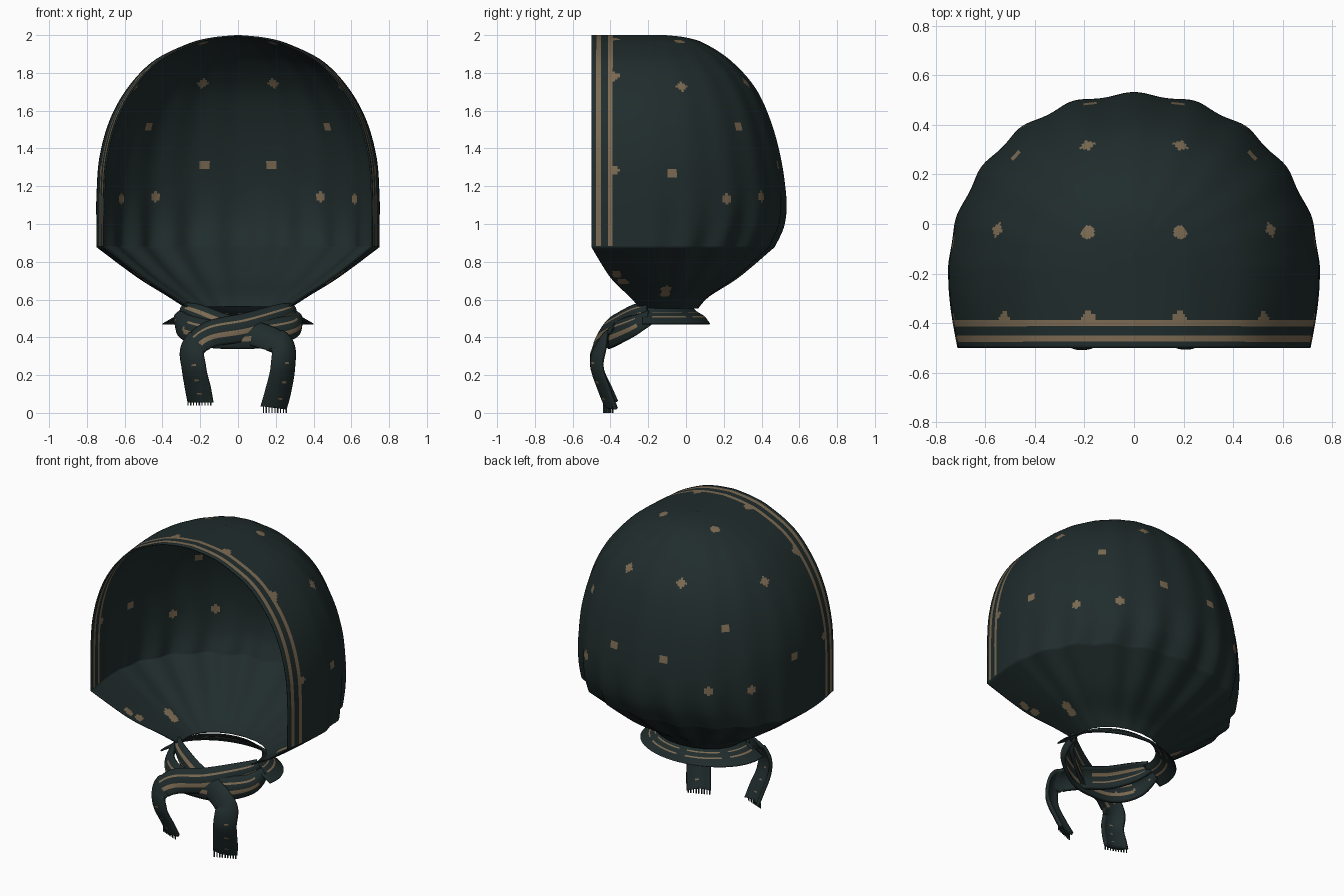
import bpy, bmesh, math
from mathutils import Vector

if "Cube" in bpy.data.objects:
    bpy.data.objects.remove(bpy.data.objects["Cube"])


def material(name, col):
    m = bpy.data.materials.new(name)
    m.diffuse_color = (*col, 1)
    m.use_nodes = True
    m.node_tree.nodes["Principled BSDF"].inputs["Base Color"].default_value = m.diffuse_color
    return m


CLOTH = material("dark_green_cloth", (0.0145, 0.025, 0.025))
TAN = material("tan_print", (0.20, 0.145, 0.085))


def spline(pts, n):
    """Catmull-Rom samples through tuples of any length, n per segment."""
    p = [pts[0]] + list(pts) + [pts[-1]]
    out = []
    for i in range(1, len(p) - 2):
        for k in range(n):
            t = k / n
            out.append([0.5 * (2 * b + (c - a) * t + (2 * a - 5 * b + 4 * c - d) * t * t
                               + (3 * b - a - 3 * c + d) * t ** 3)
                        for a, b, c, d in zip(p[i - 1], p[i], p[i + 1], p[i + 2])])
    out.append(list(pts[-1]))
    return out


def sheet(name, rows, rule, thick, offset=0.0):
    """Skin a grid of points, colour it with rule(i, j), give it thickness."""
    bm = bmesh.new()
    grid = [[bm.verts.new(p) for p in r] for r in rows]
    for i in range(len(grid) - 1):
        for j in range(len(grid[0]) - 1):
            f = bm.faces.new((grid[i][j], grid[i + 1][j], grid[i + 1][j + 1], grid[i][j + 1]))
            f.smooth = True
            f.material_index = 1 if rule(i, j) else 0
    bmesh.ops.remove_doubles(bm, verts=bm.verts, dist=0.0005)
    bmesh.ops.recalc_face_normals(bm, faces=bm.faces)
    me = bpy.data.meshes.new(name)
    bm.to_mesh(me)
    bm.free()
    me.materials.append(CLOTH)
    me.materials.append(TAN)
    ob = bpy.data.objects.new(name, me)
    bpy.context.collection.objects.link(ob)
    mod = ob.modifiers.new("thickness", "SOLIDIFY")
    mod.thickness, mod.offset = thick, offset
    return ob


# --- hood: U-shaped sections (z, half width, front y, back y) from crown to neck
UPPER = [(1.997, 0, -.5, -.12), (1.983, .14, -.5, 0), (1.95, .265, -.5, .1),
         (1.86, .445, -.5, .235), (1.72, .58, -.5, .36), (1.55, .675, -.5, .44),
         (1.35, .73, -.5, .495), (1.15, .745, -.5, .522), (1.0, .745, -.5, .51),
         (.88, .745, -.5, .455)]
LOWER = [(.88, .745, -.5, .455), (.72, .53, -.4, .27), (.62, .37, -.3, .12),
         (.555, .27, -.24, .06)]
NS, NE = 24, 66
rows = []
for z, w, yf, yb in spline(UPPER, 14)[:-1] + spline(LOWER, 14):
    w, yf = max(w, 0), max(yf, -.505)
    yc = -.2 if z > .88 else -.2 + .06 * (.88 - z) / .32
    half = []
    for j in range(NS):
        s = j / NS
        half.append((w * (.95 + .05 * math.sin(s * math.pi / 2)), yf + s * (yc - yf), z))
    for j in range(NE + 1):
        a = j / NE * math.pi / 2
        # gathered folds that deepen toward the neck
        fold = .006 + .018 * max(0, min(1, (1.2 - z) / .3)) * min(1, max(0, (z - .55) / .2))
        r = 1 + fold * (math.cos(a * 20) - .3) * math.sin(a) ** .5
        half.append((w * max(0, math.cos(a)) ** .95 * r if j < NE else 0,
                     yc + (yb - yc) * math.sin(a) * r, z))
    rows.append(half + [(-x, y, zz) for x, y, zz in reversed(half[:-1])])
COLS = len(rows[0]) - 1


def rim_stripe(i, j):
    k = min(j, COLS - 1 - j)
    return k in (2, 3, 7, 8) and rows[i][j][2] > .89


hood = sheet("hood", rows, rim_stripe, 0.008)

# --- printed dots: faces near each mirrored spot
DOTS = [(.19, .32, 1.76), (.51, .31, 1.53), (.18, .49, 1.31), (.45, .40, 1.14), (.64, .23, 1.13),
        (.56, -.02, 1.74), (.19, -.03, 1.97), (.74, -.07, 1.27), (.18, -.38, 1.97),
        (.52, -.38, 1.77), (.70, -.38, 1.28), (.52, -.36, .75), (.48, -.335, .71),
        (.42, -.11, .68), (.39, -.11, .64)]
centers = [(p, p.center.copy()) for p in hood.data.polygons]
for x, y, z in DOTS:
    for sx in (1, -1):
        spot = Vector((sx * x, y, z))
        c0 = min(centers, key=lambda q: (q[1] - spot).length_squared)[1]
        for p, c in centers:
            if (c - c0).length < .028:
                p.material_index = 1

# --- neck wrap: thin flared skirt continuing the hood edge around the back
COLLAR = [(.265, .225, .56), (.29, .25, .535), (.33, .29, .51), (.385, .315, .478),
          (.40, .32, .47)]
collar_rows = []
for rx, ry, z in spline(COLLAR, 5):
    collar_rows.append([(rx * math.cos(a), -.18 + (ry - .015) * math.sin(a), z)
                        for a in (math.radians(-10 + 200 * k / 60) for k in range(61))])
sheet("neck_wrap", collar_rows, lambda i, j: i in (6, 10) and j % 15 > 2, 0.006)


# --- ribbons: flat bands following a path, with optional fringe
def ribbon(name, path, striped, fringe=0.0):
    pts = spline(path, 12)
    P = [Vector(p[:3]) for p in pts]
    band, side = [], None
    for i, p in enumerate(P):
        t = (P[min(i + 1, len(P) - 1)] - P[max(i - 1, 0)]).normalized()
        n = Vector((p.x * .9, p.y - .02, -p.y * .25 if p.z > .38 else 0)).normalized()
        side = t.cross(n).normalized()
        w = pts[i][3]
        # slightly rounded cross-section
        band.append([p + side * w * (k / 12 - .5) - n * .025 * (k / 6 - 1) ** 2
                     for k in range(13)])
    lo, hi = striped
    last = len(P) - 1
    sheet(name, band, lambda i, j: (lo <= i / last <= hi and j in (3, 4, 8)
                                    or (i > .6 * last and i % 9 == 4 and j in (4, 5))), 0.02)
    if fringe:
        bm = bmesh.new()
        end, w = P[-1], pts[-1][3]
        for k in range(9):
            c = end + side * w * (k / 8 - .5) * .94
            top, bot = c.z + .012, max(0, end.z - fringe)
            vs = [bm.verts.new((c.x + dx, c.y + dy + .004, zz)) for zz in (top, bot)
                  for dx, dy in ((-.003, -.003), (.003, -.003), (.003, .003), (-.003, .003))]
            for q in range(4):
                r = (q + 1) % 4
                bm.faces.new((vs[q], vs[r], vs[4 + r], vs[4 + q]))
            bm.faces.new(vs[4:])
            bm.faces.new(vs[3::-1])
        bmesh.ops.recalc_face_normals(bm, faces=bm.faces)
        me = bpy.data.meshes.new(name + "_fringe")
        bm.to_mesh(me)
        bm.free()
        me.materials.append(CLOTH)
        bpy.context.collection.objects.link(bpy.data.objects.new(name + "_fringe", me))


# points are (x, y, z, width)
ribbon("over_tie", [(.30, -.21, .55, .06), (.24, -.29, .52, .11), (.05, -.40, .46, .14),
                    (-.15, -.455, .42, .14), (-.245, -.485, .34, .13), (-.24, -.49, .24, .13),
                    (-.22, -.45, .14, .14), (-.205, -.415, .06, .14)], (.05, .5), .022)
ribbon("under_tie", [(-.30, -.21, .55, .06), (-.23, -.28, .52, .11), (-.08, -.35, .46, .13),
                     (.1, -.41, .42, .13), (.235, -.465, .36, .13), (.245, -.49, .25, .13),
                     (.22, -.45, .12, .14), (.195, -.415, .03, .14)], (.05, .35), .03)
ribbon("knot_loop", [(.33, -.20, .51, .07), (.30, -.30, .46, .11), (.15, -.385, .425, .14),
                     (0, -.41, .415, .14), (-.17, -.40, .425, .14), (-.29, -.32, .46, .12),
                     (-.33, -.20, .51, .07)], (.1, .8))
